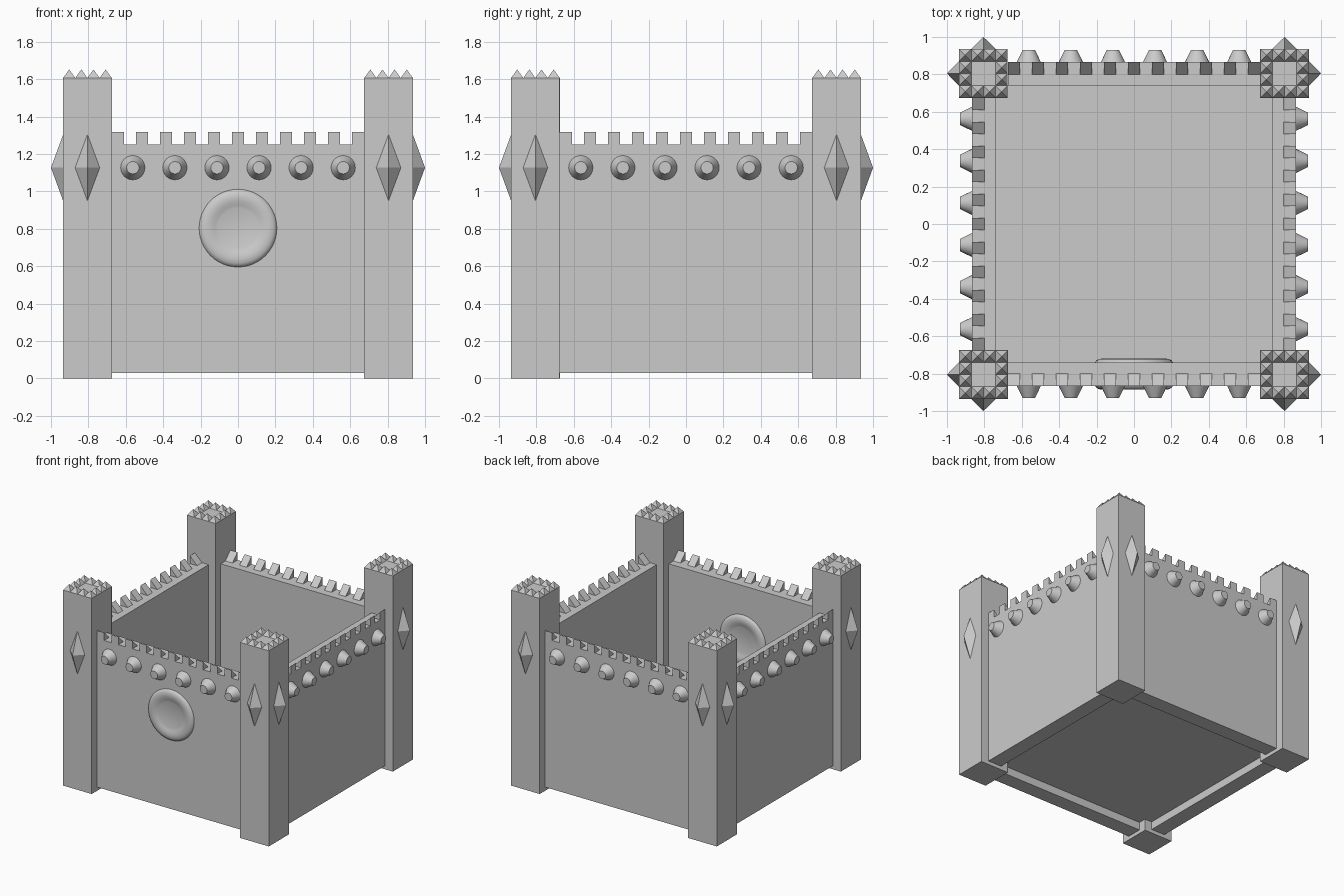
import bpy, bmesh, math
from mathutils import Matrix, Vector

if "Cube" in bpy.data.objects:
    bpy.data.objects.remove(bpy.data.objects["Cube"])


def make(name, bm, smooth=False):
    bmesh.ops.recalc_face_normals(bm, faces=bm.faces)
    me = bpy.data.meshes.new(name)
    bm.to_mesh(me)
    bm.free()
    ob = bpy.data.objects.new(name, me)
    bpy.context.collection.objects.link(ob)
    if smooth:
        bpy.ops.object.select_all(action='DESELECT')
        ob.select_set(True)
        bpy.context.view_layer.objects.active = ob
        bpy.ops.object.shade_smooth_by_angle(angle=math.radians(40))
    return ob


def box(bm, lo, hi):
    lo, hi = Vector(lo), Vector(hi)
    m = Matrix.Translation((lo + hi) / 2) @ Matrix.Diagonal((*(hi - lo), 1))
    bmesh.ops.create_cube(bm, size=1, matrix=m)


def fan(bm, ring, apex):
    # pyramid: ring of points closed up to an apex, with a base face
    vs = [bm.verts.new(p) for p in ring]
    top = bm.verts.new(apex)
    bm.faces.new(vs)
    for i, v in enumerate(vs):
        bm.faces.new((v, vs[(i + 1) % len(vs)], top))


def turned(bm, k):
    bmesh.ops.rotate(bm, verts=bm.verts, matrix=Matrix.Rotation(k * math.pi / 2, 3, 'Z'))
    return bm


T, H, ROOF = 0.805, 0.13, 1.607         # tower centre, half width, height
OUT, INN, WTOP = 0.865, 0.74, 1.252     # wall outer and inner planes, top
CELL = 2 * (T - H) / 21

for k in range(4):
    # corner tower with a ring of small roof spikes
    bm = bmesh.new()
    box(bm, (-T - H, -T - H, 0), (-T + H, -T + H, ROOF))
    make(f"tower_{k}", turned(bm, k))
    bm = bmesh.new()
    s = H / 4
    for i in range(4):
        for j in range(4):
            if i in (0, 3) or j in (0, 3):
                x, y = -T - H + s * (2 * i + 1), -T - H + s * (2 * j + 1)
                fan(bm, [(x + a * s, y + b * s, ROOF) for a, b in ((-1, -1), (1, -1), (1, 1), (-1, 1))],
                    (x, y, ROOF + 0.045))
    make(f"tower_spikes_{k}", turned(bm, k))

    # diamond bosses on the outer tower faces
    bm = bmesh.new()
    for x in (-T, T):
        y = -T - H
        fan(bm, [(x - 0.066, y, 1.127), (x, y, 0.95), (x + 0.066, y, 1.127), (x, y, 1.305)], (x, -1.0, 1.127))
    make(f"tower_diamonds_{k}", turned(bm, k))

    # wall panel
    bm = bmesh.new()
    box(bm, (-T + H, -OUT, 0.03), (T - H, -INN, WTOP))
    make(f"wall_{k}", turned(bm, k))

    # wedge battlements sloping inward
    bm = bmesh.new()
    for i in range(11):
        x = -T + H + 2 * i * CELL
        a, b = [[bm.verts.new((px, y, z)) for y, z in ((-OUT, WTOP), (-OUT + 0.065, WTOP), (-OUT, 1.317))]
                for px in (x, x + CELL)]
        bm.faces.new(a)
        bm.faces.new(b)
        for n in range(3):
            m = (n + 1) % 3
            bm.faces.new((a[n], a[m], b[m], b[n]))
    make(f"battlements_{k}", turned(bm, k))

    # tapered round studs
    bm = bmesh.new()
    for i in range(6):
        m = Matrix.Translation((-0.5625 + 0.225 * i, -OUT - 0.0325, 1.127)) @ Matrix.Rotation(math.pi / 2, 4, 'X')
        bmesh.ops.create_cone(bm, cap_ends=True, segments=24, radius1=0.065, radius2=0.033,
                              depth=0.065, matrix=m)
    make(f"wall_studs_{k}", turned(bm, k), True)

# recessed floor slab
bm = bmesh.new()
box(bm, (-INN, -INN, 0.095), (INN, INN, 0.16))
make("floor", bm)

# round dished medallion on both faces of the front wall
profile = [(0.208, 0), (0.202, 0.010), (0.188, 0.018), (0.165, 0.021),
           (0.142, 0.018), (0.122, 0.011), (0.108, 0.007), (0, 0.003)]
for name, y, d in (("outer_medallion", -OUT, -1), ("inner_medallion", -INN, 1)):
    bm = bmesh.new()
    vs = [bm.verts.new((r, y + d * h, 0.804)) for r, h in profile]
    es = [bm.edges.new(p) for p in zip(vs, vs[1:])]
    bmesh.ops.spin(bm, geom=vs + es, cent=(0, y, 0.804), axis=(0, 1, 0), angle=2 * math.pi, steps=48)
    bmesh.ops.remove_doubles(bm, verts=bm.verts, dist=1e-5)
    ob = make(name, bm, True)
    # open shell: make sure the normals point away from the wall
    if sum(p.normal.y * p.area for p in ob.data.polygons) * d < 0:
        ob.data.flip_normals()
